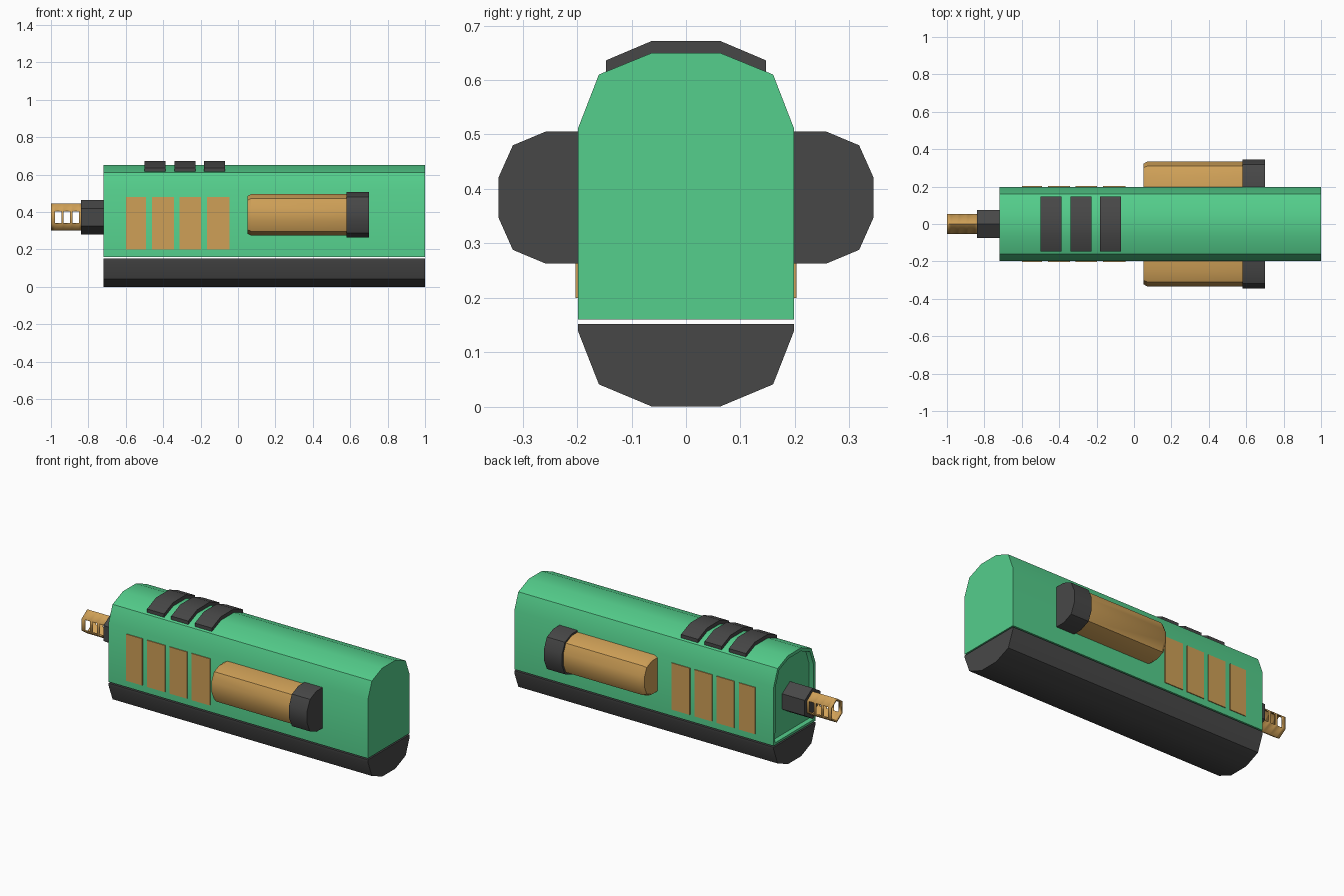
import bpy, bmesh, math

if "Cube" in bpy.data.objects:
    bpy.data.objects.remove(bpy.data.objects["Cube"])

def material(name, rgb):
    m = bpy.data.materials.new(name)
    m.diffuse_color = (*rgb, 1)
    m.use_nodes = True
    m.node_tree.nodes["Principled BSDF"].inputs["Base Color"].default_value = m.diffuse_color
    return m

GREEN = material("green", (0.089, 0.62, 0.262))
ORANGE = material("tan orange", (0.62, 0.35, 0.095))
DARK = material("dark grey", (0.064, 0.064, 0.064))

def finish(bm, name, mat, recalc=True):
    if recalc:
        bmesh.ops.recalc_face_normals(bm, faces=bm.faces)
    me = bpy.data.meshes.new(name)
    bm.to_mesh(me)
    bm.free()
    me.materials.append(mat)
    ob = bpy.data.objects.new(name, me)
    bpy.context.collection.objects.link(ob)
    bpy.ops.object.select_all(action='DESELECT')
    ob.select_set(True)
    bpy.context.view_layer.objects.active = ob
    bpy.ops.object.shade_smooth_by_angle(angle=math.radians(30))
    return ob

def loft(sections, caps=True, skip=()):
    """Join (x, profile) sections; skip holds (station, side) faces left open."""
    bm = bmesh.new()
    rings = [[bm.verts.new((x, y, z)) for y, z in prof] for x, prof in sections]
    n = len(rings[0])
    for i in range(len(rings) - 1):
        a, b = rings[i], rings[i + 1]
        for j in range(n):
            if (i, j) not in skip:
                k = (j + 1) % n
                bm.faces.new((a[j], a[k], b[k], b[j]))
    if caps:
        bm.faces.new(rings[0])
        bm.faces.new(rings[-1])
    return bm

def prism(name, x0, x1, prof, mat):
    return finish(loft([(x0, prof), (x1, prof)]), name, mat)

def both_sides(half):
    """Mirror a profile half (y > 0) into a closed loop."""
    return half + [(-y, z) for y, z in reversed(half)]

# Main shell with a shallow recess in its front end
shell = both_sides([(0.198, 0.16), (0.198, 0.512), (0.16, 0.61), (0.062, 0.65)])
bm = loft([(-0.72, shell), (1.0, shell)])
bmesh.ops.recalc_face_normals(bm, faces=bm.faces)
end = [f for f in bm.faces if f.normal.x < -0.9]
bmesh.ops.inset_region(bm, faces=end, thickness=0.02)
rim_depth = 0.03
floor = bmesh.ops.extrude_face_region(bm, geom=end)["geom"]
bmesh.ops.delete(bm, geom=end, context='FACES')
bmesh.ops.translate(bm, vec=(rim_depth, 0, 0),
                    verts=[v for v in floor if isinstance(v, bmesh.types.BMVert)])
finish(bm, "main_shell", GREEN)

# Lower hull, separated by a narrow gap
prism("lower_hull", -0.72, 1.0,
      both_sides([(0.198, 0.152), (0.198, 0.138), (0.16, 0.041), (0.062, 0.0)]), DARK)

# Three arched ribs on top
rib = both_sides([(0.147, 0.605), (0.147, 0.636), (0.062, 0.672)])
for i, x in enumerate((-0.5, -0.34, -0.183)):
    prism(f"top_rib_{i + 1}", x, x + 0.113, rib, DARK)

# Side plates and side canisters, on both sides
def pod(s, r):
    """Rounded-box profile with half height r on side s."""
    k = r / 0.1215
    half = [(0.14, 1.0), (0.257, 1.0), (0.318, 0.79), (0.344, 0.31)]
    half += [(y, -h) for y, h in reversed(half)]
    return [(s * (0.14 + (y - 0.14) * (0.204 * k + 0.0) / 0.204 if k == 1
                  else 0.22 + (y - 0.22) * k), 0.384 + h * r) for y, h in half]

for s, side in ((-1, "right"), (1, "left")):
    for i, (a, b) in enumerate(((-0.6, -0.493), (-0.461, -0.343),
                                (-0.313, -0.197), (-0.167, -0.045))):
        y0, y1 = s * 0.194, s * 0.203
        prism(f"{side}_plate_{i + 1}", a, b,
              [(y0, 0.2), (y1, 0.2), (y1, 0.48), (y0, 0.48)], ORANGE)
    finish(loft([(0.05, pod(s, 0.1)), (0.07, pod(s, 0.111)), (0.6, pod(s, 0.111))]),
           f"{side}_canister", ORANGE)
    prism(f"{side}_canister_cap", 0.58, 0.70, pod(s, 0.1215), DARK)

# Hexagonal nozzle base
def hexagon(ry, rz):
    return [(ry / 0.866 * math.sin(math.radians(60 * i)),
             0.372 + rz * math.cos(math.radians(60 * i))) for i in range(6)]

prism("nozzle_base", -0.84, -0.68, hexagon(0.075, 0.0925), DARK)

# Hollow nozzle tip with three windows on each side wall
stations = [-1.0, -0.979, -0.945, -0.932, -0.898, -0.885, -0.851, -0.83]
hexa = hexagon(0.0525, 0.072)
windows = {(i, j) for i in (1, 3, 5) for j in (1, 4)}
tip = finish(loft([(x, hexa) for x in stations], caps=False, skip=windows),
             "nozzle_tip", ORANGE)
wall = tip.modifiers.new("wall", 'SOLIDIFY')
wall.thickness = 0.01
wall.offset = -1
